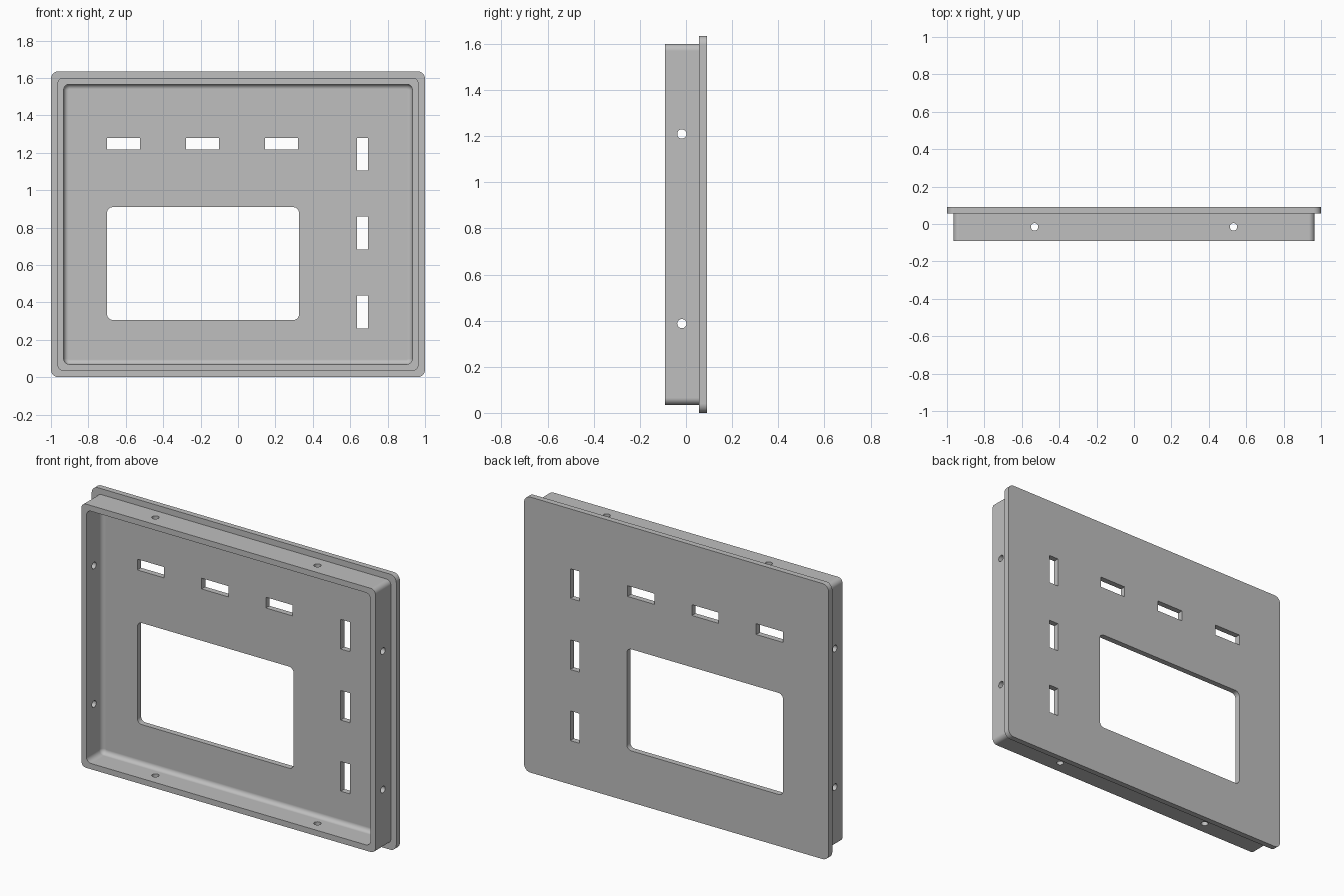
import bpy
import bmesh
from math import sin, cos, pi, radians
from mathutils import Matrix

cube = bpy.data.objects.get("Cube")
if cube:
    bpy.data.objects.remove(cube, do_unlink=True)

# Overall sizes
HEIGHT = 1.635
MID_Z = HEIGHT / 2
BACK, FLANGE_FRONT, FRONT = 0.09, 0.056, -0.09

grey = bpy.data.materials.new("plain grey")
grey.use_nodes = True
colour = (0.52, 0.52, 0.52, 1)
grey.diffuse_color = colour
grey.node_tree.nodes["Principled BSDF"].inputs["Base Color"].default_value = colour


def make_object(name, bm):
    bmesh.ops.recalc_face_normals(bm, faces=bm.faces)
    mesh = bpy.data.meshes.new(name)
    bm.to_mesh(mesh)
    bm.free()
    mesh.materials.append(grey)
    obj = bpy.data.objects.new(name, mesh)
    bpy.context.collection.objects.link(obj)
    return obj


def outline(x0, x1, z0, z1, radius, steps=8):
    """Rectangle in the XZ plane with rounded corners."""
    if radius == 0:
        return [(x0, z0), (x1, z0), (x1, z1), (x0, z1)]
    points = []
    corners = [(x1 - radius, z1 - radius), (x0 + radius, z1 - radius),
               (x0 + radius, z0 + radius), (x1 - radius, z0 + radius)]
    for quarter, (cx, cz) in enumerate(corners):
        for i in range(steps + 1):
            a = (quarter + i / steps) * pi / 2
            points.append((cx + radius * cos(a), cz + radius * sin(a)))
    return points


def loft(name, rings):
    """Closed solid through a list of (y, outline) rings."""
    bm = bmesh.new()
    loops = [[bm.verts.new((x, y, z)) for x, z in pts] for y, pts in rings]
    count = len(loops[0])
    for a, b in zip(loops, loops[1:]):
        for i in range(count):
            j = (i + 1) % count
            bm.faces.new((a[i], a[j], b[j], b[i]))
    bm.faces.new(loops[0])
    bm.faces.new(loops[-1])
    return make_object(name, bm)


def slab(name, y0, y1, x0, x1, z0, z1, radius=0):
    pts = outline(x0, x1, z0, z1, radius)
    return loft(name, [(y0, pts), (y1, pts)])


def combine(body, tool, operation):
    """Apply a boolean and discard the tool."""
    tool.hide_render = True
    mod = body.modifiers.new("combine", 'BOOLEAN')
    mod.operation = operation
    mod.solver = 'EXACT'
    mod.object = tool
    bpy.context.view_layer.objects.active = body
    bpy.ops.object.modifier_apply(modifier=mod.name)
    bpy.data.objects.remove(tool, do_unlink=True)


def drill(body, axis, x, y, z):
    """Round screw hole straight through along an axis."""
    bm = bmesh.new()
    turn = Matrix.Rotation(pi / 2, 4, 'Y') if axis == 'X' else Matrix()
    bmesh.ops.create_cone(bm, cap_ends=True, segments=32, radius1=0.02,
                          radius2=0.02, depth=3,
                          matrix=Matrix.Translation((x, y, z)) @ turn)
    combine(body, make_object("screw_hole_cutter", bm), 'DIFFERENCE')


# Back flange joined with the box that forms the side walls
panel = slab("panel_housing", FLANGE_FRONT, BACK, -1, 1, 0, HEIGHT, 0.04)
walls = slab("side_walls", FRONT, 0.07, -0.965, 0.965, 0.035, HEIGHT - 0.035, 0.03)
combine(panel, walls, 'UNION')

# Open pocket with a filleted floor
FILLET, CORNER = 0.026, 0.03
rings = [(FRONT - 0.1, 0)]
for i in range(9):
    a = i / 8 * pi / 2
    rings.append((FLANGE_FRONT - FILLET * (1 - sin(a)), FILLET * (1 - cos(a))))
pocket = loft("pocket_cutter", [
    (y, outline(-0.932 + d, 0.932 - d, 0.069 + d, HEIGHT - 0.069 - d, CORNER - d))
    for y, d in rings])
combine(panel, pocket, 'DIFFERENCE')

# Screen window, then the row and the column of slots
openings = [(-0.70, 0.326, 0.306, 0.909, 0.03)]
openings += [(x, x + 0.176, 1.216, 1.28, 0) for x in (-0.70, -0.278, 0.144)]
openings += [(0.635, 0.696, z, z + 0.176, 0) for z in (0.26, 0.682, 1.104)]
for x0, x1, z0, z1, radius in openings:
    cutter = slab("opening_cutter", 0, 0.2, x0, x1, z0, z1, radius)
    combine(panel, cutter, 'DIFFERENCE')

# Screw holes through opposite walls
for side in (-1, 1):
    drill(panel, 'X', 0, -0.018, 0.798 + side * 0.411)
    drill(panel, 'Z', side * 0.532, -0.015, MID_Z)

# Smooth rounded corners, crisp edges elsewhere
bpy.ops.object.select_all(action='DESELECT')
panel.select_set(True)
bpy.context.view_layer.objects.active = panel
bpy.ops.object.shade_smooth_by_angle(angle=radians(30))
weighted = panel.modifiers.new("flat_face_normals", 'WEIGHTED_NORMAL')
weighted.keep_sharp = True
